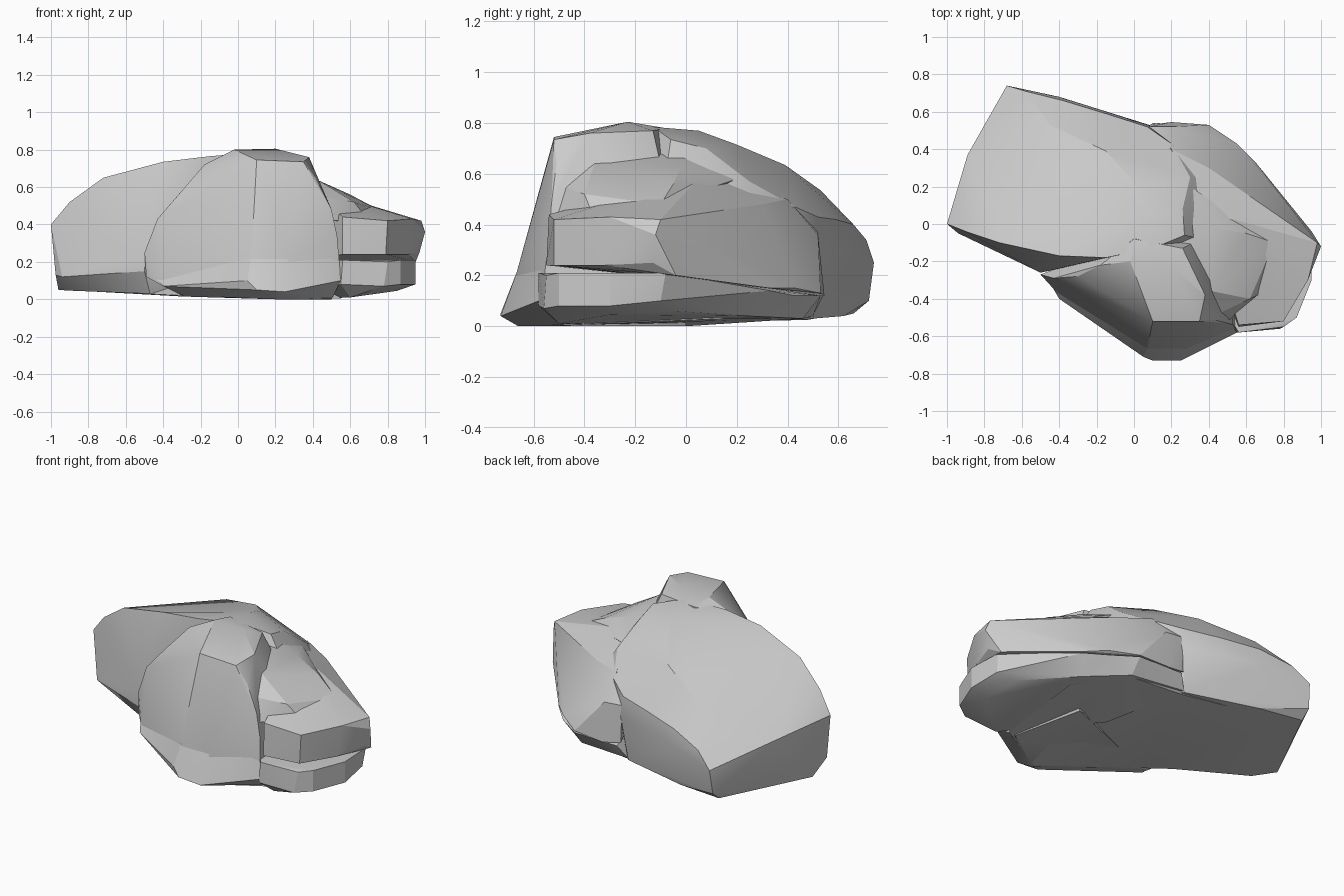
import bpy, bmesh, math


def rock(name, pts):
    """Convex boulder chunk wrapped around a few corner points."""
    bm = bmesh.new()
    for p in pts:
        bm.verts.new(p)
    res = bmesh.ops.convex_hull(bm, input=bm.verts)
    inner = {g for g in res["geom_interior"] + res["geom_unused"]
             if isinstance(g, bmesh.types.BMVert)}
    bmesh.ops.delete(bm, geom=list(inner), context='VERTS')
    bmesh.ops.recalc_face_normals(bm, faces=bm.faces)
    me = bpy.data.meshes.new(name)
    bm.to_mesh(me)
    bm.free()
    ob = bpy.data.objects.new(name, me)
    bpy.context.collection.objects.link(ob)
    bpy.context.view_layer.objects.active = ob
    ob.select_set(True)
    bpy.ops.object.shade_smooth_by_angle(angle=math.radians(22))
    ob.select_set(False)
    return ob


# Large back-left boulder with the sloping domed top
rock("back_boulder", [
    # base
    (-.96, .12, .05), (-.87, .0, .045), (-.69, .66, .05), (-.4, .62, .04),
    (.05, .5, .03), (-.47, -.2, .03), (.3, .1, .02),
    # left end
    (-.975, .0, .13), (-1, 0, .4), (-.89, .37, .36), (-.68, .74, .25), (-.69, .72, .1),
    # back ridge
    (-.58, .71, .34), (-.38, .66, .4), (-.15, .59, .42), (.07, .52, .43),
    (.2, .43, .47), (.08, .53, .3), (-.4, .68, .3),
    # edge of the dome
    (-.45, .53, .535), (-.15, .39, .635), (.02, .2, .715),
    # front crest
    (-.9, -.04, .52), (-.72, -.1, .65), (-.4, -.17, .735), (-.15, -.18, .765),
    (.1, -.13, .785), (-.5, -.26, .25), (-.94, -.05, .12), (-.5, -.26, .15),
    # right shoulder
    (.05, .05, .77), (.26, .08, .7), (.27, -.06, .735), (.3, .25, .57),
    (.38, .1, .54), (.36, .25, .48), (.36, -.08, .6),
])

# Front boulder with two broad cleaved faces
rock("front_boulder", [
    # cap
    (-.02, -.2, .8), (.2, -.23, .805), (.38, -.38, .76), (.26, -.13, .77),
    (0, -.08, .78), (.1, -.52, .745), (.35, -.52, .735), (-.18, -.22, .72),
    # cleaved faces
    (-.3, -.28, .58), (-.43, -.29, .43), (-.5, -.27, .25), (-.49, -.28, .12),
    (.07, -.6, .4), (.07, -.67, .2), (.42, -.51, .64), (.5, -.53, .48),
    (.53, -.54, .34), (.27, -.6, .4), (.27, -.67, .2),
    # base
    (-.4, -.38, .07), (.55, -.57, .1), (.2, -.66, .01), (-.3, -.3, .02),
    (.5, -.45, 0), (.5, 0, .2), (.4, 0, 0),
])

# Flared toe along the foot of the front boulder
rock("front_toe", [
    (.1, -.73, .05), (.25, -.73, .04), (.05, -.71, .1), (.07, -.66, .23),
    (.27, -.66, .23), (.55, -.58, .1), (.53, -.55, .25), (-.4, -.4, .07),
    (-.47, -.28, .15), (.2, -.66, 0), (-.3, -.3, .02), (.5, -.45, 0), (.1, -.3, .2),
])

# Upper slab on the right, with its blunt end
rock("upper_slab", [
    (1, -.12, .36), (.98, -.1, .42), (.93, -.3, .43), (.8, -.52, .42),
    (.79, -.52, .24), (.91, -.32, .24), (.97, -.13, .25), (.56, -.54, .44),
    (.56, -.55, .24), (.8, -.1, .47), (.55, .02, .55), (.4, .3, .48),
    (.2, .4, .5), (.38, .05, .6), (.2, .52, .36), (.2, .545, .12),
    (.08, .53, .14), (.08, .52, .37), (.4, .53, .13), (.55, .43, .15),
    (.65, .33, .15), (.95, -.04, .2), (.5, -.3, .46), (.3, 0, .2),
])

# Lower slab below the slot
rock("lower_slab", [
    (.95, -.3, .21), (.95, -.3, .08), (.94, -.08, .21), (.87, -.5, .21),
    (.87, -.5, .08), (.8, -.55, .2), (.78, -.56, .07), (.56, -.58, .21),
    (.55, -.58, .08), (.93, -.1, .1), (.65, .33, .14), (.55, .43, .12),
    (.4, .53, .12), (.1, .54, .12), (.05, .5, .04), (.4, .46, .03),
    (.6, .25, .04), (.6, -.5, .01), (.85, -.3, .045), (.83, -.05, .06),
    (.2, 0, 0), (.2, 0, .21),
])

# Broken ledge stepping up to the cap
rock("middle_ledge", [
    (.42, -.36, .64), (.42, -.02, .63), (.6, -.05, .56), (.45, -.48, .55),
    (.62, -.4, .52), (.7, -.36, .42), (.5, -.52, .42), (.75, -.1, .48),
    (.3, .2, .58), (.25, -.3, .68), (.25, 0, .68), (.3, 0, .4),
])

# Flat underside joining the boulders
rock("underside", [
    (-.84, .05, .045), (-.65, .6, .05), (.05, .48, .025), (.4, .44, .03),
    (.6, .15, .03), (.55, -.45, .005), (.2, -.64, 0), (-.3, -.28, .015),
    (-.4, .2, .2), (.3, -.2, .2),
])
